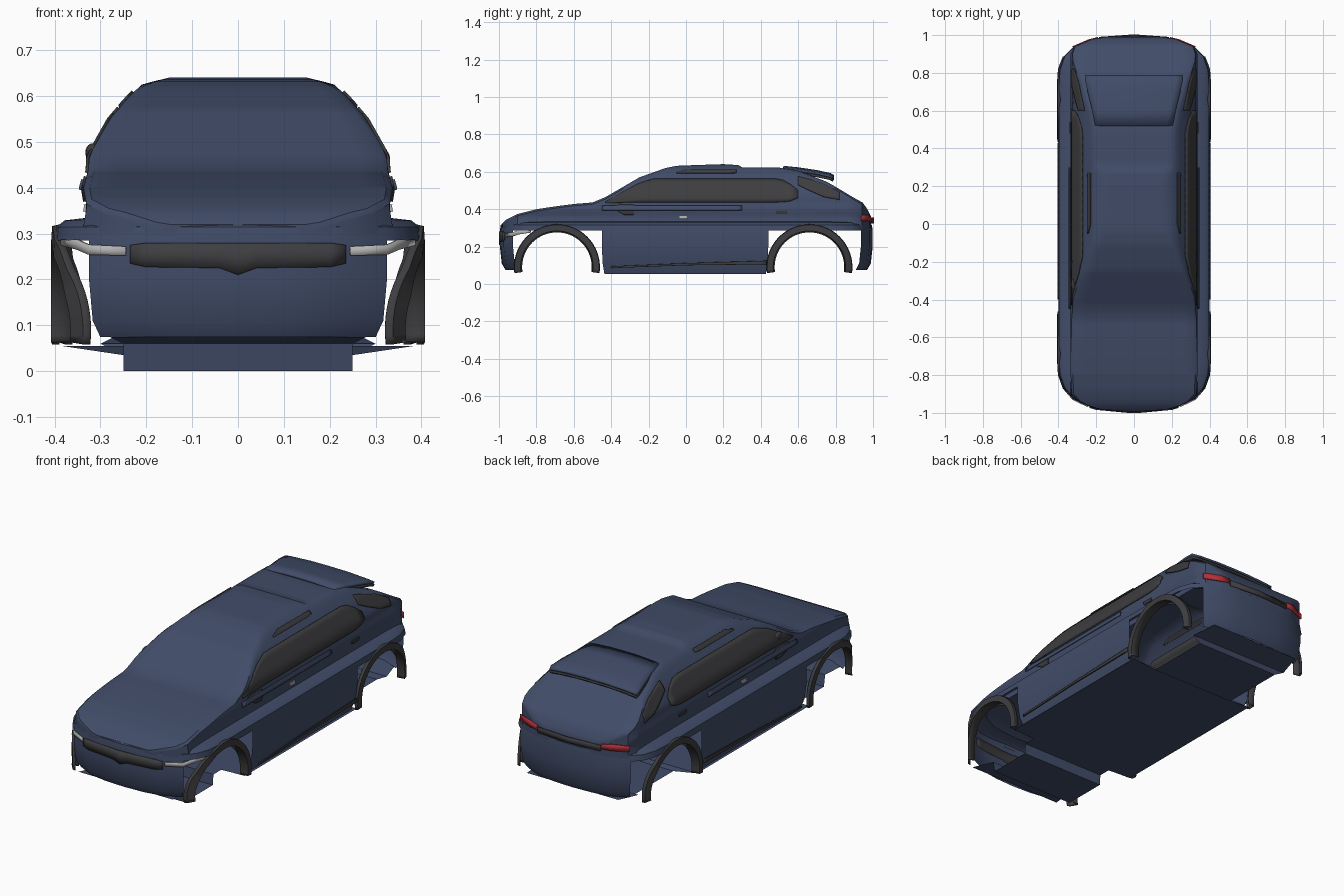
import bpy, bmesh, math

if "Cube" in bpy.data.objects:
    bpy.data.objects.remove(bpy.data.objects["Cube"])


def material(name, rgb):
    m = bpy.data.materials.new(name)
    m.use_nodes = True
    m.diffuse_color = (*rgb, 1)
    m.node_tree.nodes["Principled BSDF"].inputs["Base Color"].default_value = (*rgb, 1)
    return m


BLUE = material("navy paint", (0.052, 0.072, 0.138))
GRAY = material("dark gray trim", (0.048, 0.046, 0.05))
LIGHT = material("light gray lamp", (0.45, 0.45, 0.45))
RED = material("red lamp", (0.45, 0.03, 0.04))


def interp(table, v):
    if v <= table[0][0]:
        return table[0][1]
    for (a, p), (b, q) in zip(table, table[1:]):
        if v <= b:
            return p + (q - p) * (v - a) / (b - a)
    return table[-1][1]


# Half plan outline (x, y), roofline (y, z) and body half width (z, x)
PLAN = [(0, -.995), (.12, -.99), (.22, -.975), (.325, -.925), (.37, -.87), (.395, -.8),
        (.4, -.72), (.4, -.45), (.4, .44), (.4, .75), (.395, .82), (.37, .89),
        (.325, .935), (.22, .98), (.12, .993), (0, .998)]
ROOF = [(-.985, .32), (-.96, .345), (-.9, .375), (-.8, .4), (-.7, .415), (-.6, .428),
        (-.5, .436), (-.43, .465), (-.25, .57), (-.11, .62), (-.05, .632), (.05, .636),
        (.2, .641), (.28, .636), (.3, .624), (.5, .622), (.6, .605), (.68, .575),
        (.75, .548), (.8, .52), (.9, .46), (.945, .435), (.97, .4), (.99, .36)]
WIDTH = [(.3, .34), (.36, .33), (.4, .337), (.44, .326), (.47, .325), (.5, .308),
         (.55, .28), (.6, .237), (.625, .21), (.642, .15)]


def plan_x(y):
    return interp([(b, a) for a, b in PLAN], y)


def end_y(x, end):
    half = [p for p in PLAN if p[1] * end > 0]
    return interp(sorted(half), abs(x))


def skin(y, z):
    return min(interp(WIDTH, z), plan_x(y)) if z > .335 else plan_x(y)


def finish(name, bm, mat, thick=0, angle=35):
    bmesh.ops.remove_doubles(bm, verts=bm.verts, dist=.0002)
    bmesh.ops.recalc_face_normals(bm, faces=bm.faces)
    me = bpy.data.meshes.new(name)
    bm.to_mesh(me)
    bm.free()
    me.materials.append(mat)
    ob = bpy.data.objects.new(name, me)
    bpy.context.collection.objects.link(ob)
    if thick:
        mod = ob.modifiers.new("thickness", 'SOLIDIFY')
        mod.thickness, mod.offset = thick, 0
    bpy.ops.object.select_all(action='DESELECT')
    ob.select_set(True)
    bpy.context.view_layer.objects.active = ob
    bpy.ops.object.shade_smooth_by_angle(angle=math.radians(angle))
    return ob


def grid(rows, loop=False):
    bm = bmesh.new()
    vs = [[bm.verts.new(p) for p in row] for row in rows]
    for a, b in zip(vs, vs[1:]):
        n = len(a)
        for i in range(n if loop else n - 1):
            k = (i + 1) % n
            bm.faces.new((a[i], a[k], b[k], b[i]))
    return bm


def side_patch(name, cols, mat, off=.003, sides=(-1, 1)):
    """Thin plate over the body side; cols are (y, low z, high z)."""
    lows = [(c[0], c[1]) for c in cols]
    highs = [(c[0], c[2]) for c in cols]
    n = 24
    for s in sides:
        rows = []
        for i in range(n + 1):
            y = cols[0][0] + (cols[-1][0] - cols[0][0]) * i / n
            lo, hi = interp(lows, y), interp(highs, y)
            zs = [lo + (hi - lo) * j / 6 for j in range(7)]
            rows.append([(s * (skin(y, z) + off), y, z) for z in zs])
        finish(("left_" if s > 0 else "right_") + name, grid(rows), mat, .006)


def end_patch(name, end, cols, mat, sides=(1,)):
    """Thin plate over the nose (-1) or tail (1); cols are (x, low z, high z)."""
    for s in sides:
        rows = [[(s * x, end_y(x, end) + end * .003, z) for z in (lo, (lo + hi) / 2, hi)]
                for x, lo, hi in cols]
        label = "" if len(sides) == 1 else ("left_" if s > 0 else "right_")
        finish(label + name, grid(rows), mat, .006)


# Lower body: stacked plan rings, open at the wheel corners
outline = PLAN + [(-x, y) for x, y in PLAN[-2:0:-1]]
rings = []
for z, inset in [(.075, .03), (.11, .01), (.2, 0), (.285, 0), (.315, .004), (.329, .022), (.335, .075)]:
    rings.append([(x * (1 - inset / .4), y * (1 - inset),
                   .055 if z < .08 and abs(y) < .5 else z) for x, y in outline])
body = grid(rings, True)
gone = []
for f in body.faces:
    c = f.calc_center_median()
    if c.z < .285 and abs(c.x) > .325 and not -.44 < c.y < .43:
        gone.append(f)
bmesh.ops.delete(body, geom=gone, context='FACES')
finish("lower_body", body, BLUE)

# Upper body: cross sections along the car, from nose to tail
stations = sorted({round(-.98 + .04 * i, 3) for i in range(50)} | {p[0] for p in ROOF})
sections = []
for y in stations:
    t = interp(ROOF, y)
    half = []
    for i in range(17):
        z = .3 + (t - .01 - .3) * i / 16
        half.append((min(interp(WIDTH, z), plan_x(y)), z))
    edge = min(interp(WIDTH, t), plan_x(y))
    half += [(edge * g, t) for g in (.96, .8, .5, .2)]
    sections.append([(x, y, z) for x, z in half] + [(-x, y, z) for x, z in half[::-1]])
upper = grid(sections)
upper.verts.ensure_lookup_table()
n = len(sections[0])
upper.faces.new(upper.verts[:n])
upper.faces.new(upper.verts[len(upper.verts) - n:])
finish("upper_body", upper, BLUE)

# Floor sheet, stepping down between the wheels: (y, z, half width)
floor = [(-.95, .075, .28), (-.82, .06, .25), (-.81, 0, .25), (-.57, 0, .25),
         (-.565, .055, .25), (-.5, .055, .25), (-.49, .055, .385), (.455, .055, .385),
         (.465, .035, .25), (.82, .035, .25), (.83, .06, .3), (.96, .075, .27)]
finish("floor", grid([[(-w, y, z), (w, y, z)] for y, z, w in floor]), BLUE)

# Wheel arch flares, following the plan curve, with an inner lip
for label, cy in (("front", -.69), ("rear", .66)):
    for s in (-1, 1):
        rows = []
        for i in range(41):
            a = math.radians(-8 + 196 * i / 40)
            row = []
            for r, off in ((.228, -.01), (.225, .004), (.195, .006), (.188, -.035)):
                y, z = cy + r * math.cos(a), .09 + r * math.sin(a)
                row.append((s * (plan_x(y) + off), y, z))
            rows.append(row)
        side = "left" if s > 0 else "right"
        finish(f"{side}_{label}_arch", grid(rows), GRAY, .004)

# Side glass, pillars, roof-side strips and trims
side_patch("side_window", [(-.43, .433, .44), (-.25, .437, .54), (-.17, .437, .563),
                           (.5, .437, .563), (.55, .44, .54), (.6, .46, .5)], GRAY)
side_patch("roof_strip", [(-.05, .592, .598), (0, .592, .61), (.24, .592, .61), (.27, .595, .61)], GRAY)
side_patch("rear_pillar", [(.6, .53, .575), (.66, .5, .56), (.74, .465, .535), (.82, .45, .49)], GRAY)
side_patch("door_line", [(-.45, .395, .418), (.3, .395, .418)], BLUE, .007)
side_patch("mirror_base", [(-.39, .405, .425), (-.33, .37, .425), (-.28, .37, .425)], GRAY)
side_patch("rocker_trim", [(-.4, .085, .095), (0, .1, .112), (.43, .105, .125)], GRAY)
side_patch("door_handle", [(-.035, .348, .364), (.005, .348, .364)], LIGHT)
side_patch("fuel_flap", [(.48, .378, .394), (.54, .378, .394)], GRAY)

# Nose: grille and headlamps
end_patch("grille", -1, [(-.235, .235, .275), (-.2, .227, .28), (-.04, .225, .28), (0, .21, .28),
                         (.04, .225, .28), (.2, .227, .28), (.235, .235, .275)], GRAY)
end_patch("headlamp", -1, [(.245, .252, .272), (.325, .254, .276), (.35, .265, .287),
                           (.385, .275, .287)], LIGHT, (-1, 1))

# Tail: lamps and the band between them
end_patch("tail_lamp", 1, [(.19, .338, .362), (.24, .336, .37), (.325, .338, .368)], RED, (-1, 1))
end_patch("tail_band", 1, [(-.185, .325, .355), (0, .325, .355), (.185, .325, .355)], GRAY)

# Roof spoiler overhanging the rear window, with a dark underside plate
for name, mat, drop in (("spoiler", BLUE, 0), ("spoiler_underside", GRAY, .014)):
    rows = [[(x * w, y, z - drop - .012 * abs(x) ** 3) for x in (-1, -.85, -.4, 0, .4, .85, 1)]
            for y, z, w in [(.52, .626, .205), (.6, .618, .22), (.7, .603, .245),
                            (.77, .588, .26), (.787, .578, .255)]]
    finish(name, grid(rows), mat, .012)

# Right door mirror
bm = bmesh.new()
bmesh.ops.create_uvsphere(bm, u_segments=16, v_segments=10, radius=1)
for v in bm.verts:
    v.co = (v.co.x * .016 - .317, v.co.y * .035 - .32, v.co.z * .02 + .477)
finish("right_mirror", bm, GRAY)
